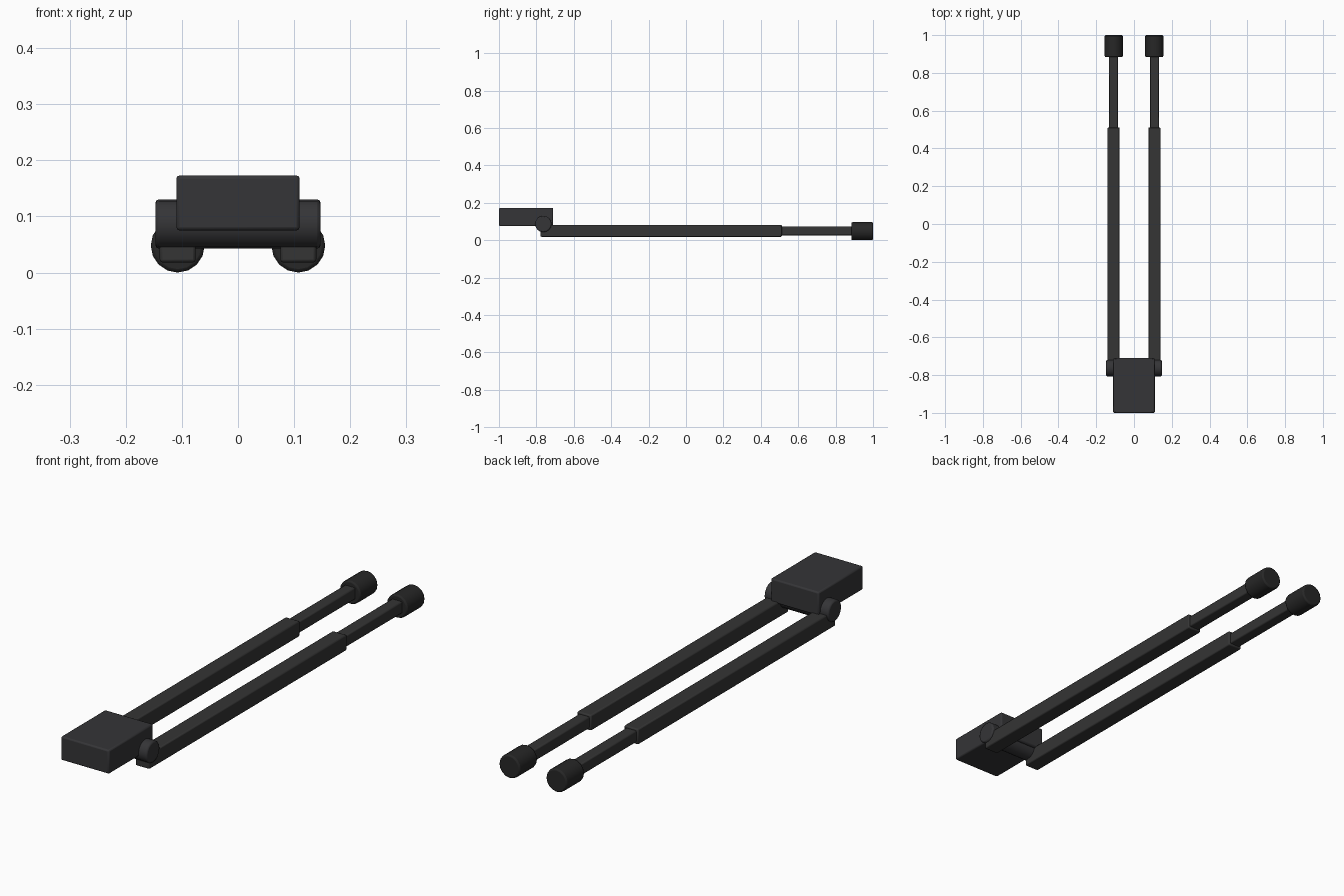
import bpy
from math import pi, radians

if "Cube" in bpy.data.objects:
    bpy.data.objects.remove(bpy.data.objects["Cube"])


def material(name, color):
    m = bpy.data.materials.new(name)
    m.diffuse_color = (*color, 1)
    m.use_nodes = True
    m.node_tree.nodes["Principled BSDF"].inputs["Base Color"].default_value = m.diffuse_color
    return m


BODY = material("dark_plastic", (0.035, 0.035, 0.038))
METAL = material("dark_metal", (0.035, 0.035, 0.035))
RUBBER = material("rubber", (0.02, 0.02, 0.02))


def finish(name, mat, bevel):
    ob = bpy.context.object
    ob.name = name
    bpy.ops.object.transform_apply(location=False, rotation=True, scale=True)
    ob.data.materials.append(mat)
    mod = ob.modifiers.new("edge_bevel", 'BEVEL')
    mod.width, mod.segments = bevel, 2
    mod.limit_method, mod.angle_limit = 'ANGLE', radians(40)
    bpy.ops.object.shade_smooth_by_angle(angle=radians(30))


def box(name, lo, hi, mat, bevel=0.005):
    bpy.ops.mesh.primitive_cube_add(size=1, location=[(a + b) / 2 for a, b in zip(lo, hi)])
    bpy.context.object.scale = [b - a for a, b in zip(lo, hi)]
    finish(name, mat, bevel)


def cylinder(name, centre, radius, length, rot, sides, mat, bevel=0.006):
    bpy.ops.mesh.primitive_cylinder_add(vertices=sides, radius=radius, depth=length,
                                        location=centre, rotation=rot)
    finish(name, mat, bevel)


# Mounting head and the hinge barrel beneath it
box("mount_head", (-0.11, -1.0, 0.075), (0.11, -0.71, 0.173), BODY, 0.006)
cylinder("hinge_barrel", (0, -0.763, 0.0865), 0.044, 0.294, (0, pi / 2, 0), 16, BODY)

# Two telescoping legs with rubber feet
for side, s in (("left", -1), ("right", 1)):
    x = s * 0.1075
    box(side + "_upper_leg", (x - 0.032, -0.778, 0.018), (x + 0.032, 0.512, 0.082), METAL)
    box(side + "_lower_leg", (x - 0.024, 0.45, 0.026), (x + 0.024, 0.90, 0.074), METAL)
    cylinder(side + "_foot", (x, 0.942, 0.048), 0.048, 0.116, (pi / 2, 0, 0), 16, RUBBER)
